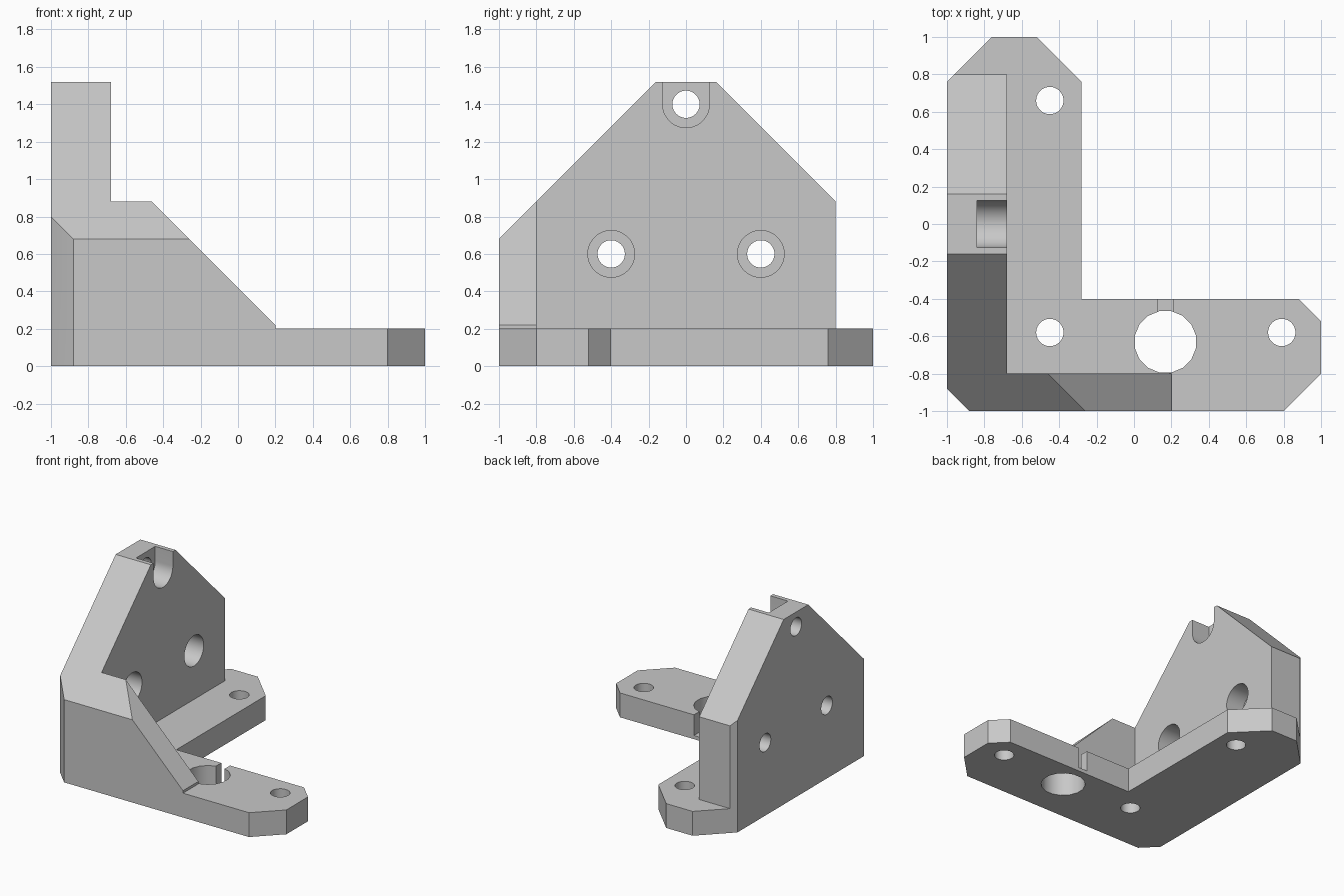
import bpy, bmesh, math
from mathutils import Vector, Matrix

cube = bpy.data.objects.get("Cube")
if cube:
    bpy.data.objects.remove(cube, do_unlink=True)

grey = bpy.data.materials.new("light grey")
grey.use_nodes = True
colour = (0.58, 0.58, 0.58, 1)
grey.diffuse_color = colour
grey.node_tree.nodes["Principled BSDF"].inputs["Base Color"].default_value = colour


def finish(name, bm):
    bmesh.ops.recalc_face_normals(bm, faces=bm.faces)
    mesh = bpy.data.meshes.new(name)
    bm.to_mesh(mesh)
    bm.free()
    mesh.materials.append(grey)
    obj = bpy.data.objects.new(name, mesh)
    bpy.context.collection.objects.link(obj)
    return obj


def prism(name, outline, axis, start, end, cuts=()):
    """Extrude a 2D outline along an axis, then trim it with (point, normal) planes."""
    bm = bmesh.new()
    verts = []
    for a, b in outline:
        co = [a, b]
        co.insert(axis, start)
        verts.append(bm.verts.new(co))
    face = bm.faces.new(verts)
    out = bmesh.ops.extrude_face_region(bm, geom=[face])
    shift = Vector((0, 0, 0))
    shift[axis] = end - start
    bmesh.ops.translate(bm, vec=shift, verts=[v for v in out["geom"] if isinstance(v, bmesh.types.BMVert)])
    for point, normal in cuts:
        bmesh.ops.bisect_plane(bm, geom=bm.verts[:] + bm.edges[:] + bm.faces[:],
                               plane_co=point, plane_no=normal, clear_outer=True)
        bmesh.ops.holes_fill(bm, edges=[e for e in bm.edges if e.is_boundary])
    return finish(name, bm)


def box(name, x, y, z):
    return prism(name, [(x[0], y[0]), (x[1], y[0]), (x[1], y[1]), (x[0], y[1])], 2, *z)


def drill(name, centre, radius, depth, axis="Z", sides=48):
    bm = bmesh.new()
    turn = Matrix.Rotation(math.pi / 2, 4, "Y") if axis == "X" else Matrix.Rotation(math.pi / sides, 4, "Z")
    bmesh.ops.create_cone(bm, cap_ends=True, segments=sides, radius1=radius, radius2=radius,
                          depth=depth, matrix=Matrix.Translation(centre) @ turn)
    return finish(name, bm)


def combine(target, tool, operation):
    tool.hide_render = True
    mod = target.modifiers.new(tool.name, "BOOLEAN")
    mod.operation = operation
    mod.solver = "EXACT"
    mod.object = tool
    bpy.context.view_layer.objects.active = target
    bpy.ops.object.modifier_apply(modifier=mod.name)
    bpy.data.objects.remove(tool, do_unlink=True)


# L-shaped base plate with chamfered corners
bracket = prism("corner_bracket", [
    (-0.88, -1), (0.8, -1), (1, -0.8), (1, -0.52), (0.88, -0.4), (-0.28, -0.4),
    (-0.28, 0.76), (-0.52, 1), (-0.76, 1), (-1, 0.76), (-1, -0.88)], 2, 0, 0.2)

# Trimming planes shared by the upright parts
front_chamfer = ((-1, -0.88, 0), (-1, -1, 0))
back_chamfer = ((-1, 0.76, 0), (-1, 1, 0))
front_slope = ((0, -1, 0.68), (0, -1, 1))

# Upright mounting wall
wall = prism("mounting_wall", [(-1, 0), (0.8, 0), (0.8, 0.88), (0.16, 1.52), (-0.16, 1.52), (-1, 0.68)],
             0, -1, -0.68, [front_chamfer, back_chamfer])
combine(bracket, wall, "UNION")

# Sloping front rib
rib = prism("front_rib", [(-1, 0), (0.2, 0), (0.2, 0.22), (-0.46, 0.88), (-1, 0.88)],
            1, -1, -0.8, [front_chamfer, front_slope])
combine(bracket, rib, "UNION")

# Screw holes with counterbores in the wall
for y, z in ((-0.4, 0.6), (0.4, 0.6), (0, 1.4)):
    combine(bracket, drill("wall_hole", (-0.84, y, z), 0.073, 1, "X"), "DIFFERENCE")
    combine(bracket, drill("counterbore", (-0.64, y, z), 0.125, 0.4, "X"), "DIFFERENCE")
combine(bracket, box("top_slot", (-0.84, -0.44), (-0.125, 0.125), (1.4, 1.7)), "DIFFERENCE")

# Screw holes in the base
for x, y in ((-0.45, 0.66), (-0.45, -0.58), (0.79, -0.58)):
    combine(bracket, drill("base_hole", (x, y, 0.1), 0.073, 0.5), "DIFFERENCE")

# Large hole and the narrow channel leading to it
combine(bracket, drill("large_hole", (0.168, -0.63, 0.1), 0.167, 0.5, sides=16), "DIFFERENCE")
combine(bracket, box("channel", (0.128, 0.208), (-0.6, -0.3), (0.03, 0.4)), "DIFFERENCE")

bpy.ops.object.select_all(action="DESELECT")
bracket.select_set(True)
bpy.context.view_layer.objects.active = bracket
bpy.ops.object.shade_smooth_by_angle(angle=math.radians(30))
